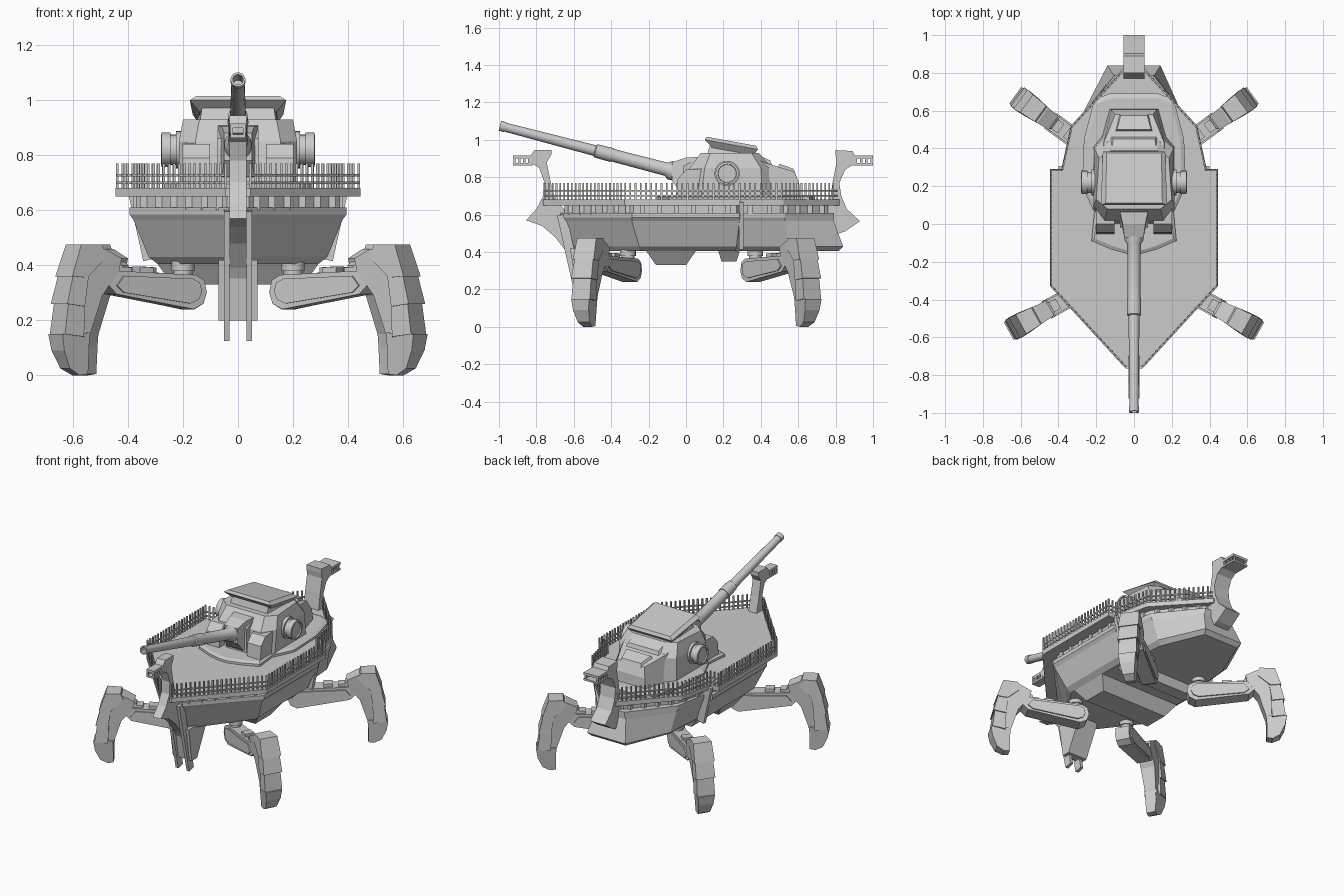
import bpy, bmesh, math
from mathutils import Vector, Matrix

if "Cube" in bpy.data.objects:
    bpy.data.objects.remove(bpy.data.objects["Cube"])

YZ = Matrix.Rotation(math.pi / 2, 4, 'Z')   # profile axis -> +y
smooth = []


def finish(name, bm):
    bmesh.ops.recalc_face_normals(bm, faces=bm.faces)
    me = bpy.data.meshes.new(name)
    bm.to_mesh(me)
    bm.free()
    ob = bpy.data.objects.new(name, me)
    bpy.context.collection.objects.link(ob)
    return ob


def loft(name, rings, M=Matrix()):
    bm = bmesh.new()
    vs = [[bm.verts.new(M @ Vector(p)) for p in r] for r in rings]
    n = len(vs[0])
    for a, b in zip(vs, vs[1:]):
        for i in range(n):
            bm.faces.new((a[i], a[(i + 1) % n], b[(i + 1) % n], b[i]))
    bm.faces.new(vs[0])
    bm.faces.new(vs[-1])
    return finish(name, bm)


def plan(half, z, slope=0, y0=0):
    """Symmetric horizontal ring from its right-hand half."""
    full = list(half) + [(-x, y) for x, y in reversed(half)]
    return [(x, y, z + slope * (y - y0)) for x, y in full]


def prism(name, prof, M=YZ, w=None):
    """Side profile (a, z[, half width]) given thickness both ways."""
    ws = [w if w is not None else p[2] for p in prof]
    return loft(name, [[(p[0], s * k, p[1]) for p, k in zip(prof, ws)] for s in (-1, 1)], M)


def lathe(name, p, d, steps, n=20):
    M = Matrix.Translation(p) @ Vector(d).to_track_quat('Z', 'Y').to_matrix().to_4x4()
    ring = lambda t, r: [(r * math.cos(2 * math.pi * i / n), r * math.sin(2 * math.pi * i / n), t) for i in range(n)]
    ob = loft(name, [ring(t, r) for t, r in steps], M)
    smooth.append(ob)
    return ob


def beam(bm, p, q, w, h):
    p, q = Vector(p), Vector(q)
    d = q - p
    M = Matrix.Translation((p + q) / 2) @ d.to_track_quat('X', 'Z').to_matrix().to_4x4() @ Matrix.Diagonal((d.length, w, h, 1))
    bmesh.ops.create_cube(bm, size=1, matrix=M)


def beams(name, items):
    bm = bmesh.new()
    for it in items:
        beam(bm, *it)
    return finish(name, bm)


# Hull, recessed gallery and deck
deck = [(.045, -.765), (.445, -.33), (.445, .29), (.385, .29), (.335, .52), (.06, .82)]
gallery = [(.04, -.65), (.37, -.28), (.37, .27), (.335, .29), (.29, .5), (.07, .76)]
hull = [(.035, -.67), (.395, -.29), (.395, .285), (.35, .30), (.31, .53), (.10, .79)]
mid = [(.035, -.655), (.38, -.29), (.38, .285), (.34, .30), (.30, .53), (.11, .79)]
low = [(.035, -.60), (.325, -.25), (.325, .27), (.29, .29), (.27, .55), (.14, .84)]
loft("deck", [plan(deck, .65), plan(deck, .68)])
loft("gallery", [plan(gallery, .58), plan(gallery, .66)])
loft("hull", [plan([(x * .9, y * .97) for x, y in low], .405), plan(low, .43), plan(mid, .565),
              plan(hull, .585), plan(hull, .61)])
prism("main_keel", [(-.23, .43, .31), (-.16, .33, .24), (0, .33, .24), (.07, .43, .31)])
prism("rear_keel", [(.165, .43, .29), (.19, .35, .23), (.27, .35, .23), (.295, .43, .29)])
prism("bow_foot", [(-.62, .42), (-.585, .2), (-.53, .2), (-.42, .42)], w=.07)
items = []
for s in (-1, 1):
    items.append(((s * .04, -.665, .60), (s * .04, -.56, .13), .02, .05))   # bow prongs
    items.append(((s * .375, .295, .67), (s * .32, .295, .42), .025, .05))  # step ribs
beams("bow_prongs_and_hull_ribs", items)
# Window posts in the gallery
posts = []
for a, b in zip(gallery, gallery[1:]):
    n = int((Vector(b) - Vector(a)).length / .08)
    for i in range(n):
        x, y = Vector(a).lerp(Vector(b), (i + .5) / n)
        posts += [((s * x, y, .60), (s * x, y, .655), .025, .025) for s in (-1, 1)]
beams("gallery_posts", posts)

# Railing round the deck
rail = []
edge = [(x * .985, y * .985) for x, y in deck]
for a, b in zip(edge, edge[1:]):
    a, b = Vector(a), Vector(b)
    n = max(2, round((b - a).length / .028))
    for s in (-1, 1):
        for z in (.70, .727):
            rail.append(((s * a.x, a.y, z), (s * b.x, b.y, z), .008, .008))
        for i in range(n):
            p = a.lerp(b, i / n)
            rail.append(((s * p.x, p.y, .675), (s * p.x, p.y, .77), .009, .009))
beams("deck_railing", rail)

# Bow and stern figureheads with toothed jaws
prism("bow_figurehead", [(-.835, .91), (-.81, .945), (-.72, .945), (-.72, .92), (-.745, .88), (-.725, .78),
                         (-.70, .68), (-.62, .6), (-.58, .30), (-.63, .39), (-.70, .48), (-.77, .54), (-.855, .57),
                         (-.80, .63), (-.765, .70), (-.76, .78), (-.785, .85), (-.835, .88)], w=.03)
prism("stern_figurehead", [(.905, .91), (.89, .94), (.80, .945), (.80, .915), (.805, .88), (.785, .78),
                           (.77, .68), (.74, .6), (.76, .48), (.85, .51), (.93, .565), (.86, .63),
                           (.83, .70), (.82, .77), (.85, .84), (.905, .875)], w=.055)
for name, y0, y1, w in (("bow_jaw", -.925, -.82, .028), ("stern_jaw", 1.0, .89, .055)):
    it = [((0, y0, .907), (0, y1, .907), 2 * w, .016), ((0, y0, .869), (0, y1, .869), 2 * w, .012)]
    for i in range(4):
        y = y0 + (y1 - y0) * (i + .3) / 4
        for s in (-1, 1):
            it.append(((s * w * .8, y, .865), (s * w * .8, y, .905), .012, .010))
    beams(name, it)

# Turret base plate
base = [(.03, -.16), (.12, -.135), (.225, -.09), (.21, .06), (.275, .2), (.265, .45), (.21, .66), (.13, .69)]
loft("turret_base", [plan(base, .675), plan(base, .695), plan([(x * .93, y * .95 + .01) for x, y in base], .705)])
# Turret body and sloped rear
loft("turret_body", [plan([(.16, 0), (.215, .08), (.215, .41), (.14, .5)], .69),
                     plan([(.155, .02), (.215, .1), (.21, .4), (.14, .46)], .85),
                     plan([(.14, .08), (.2, .13), (.185, .35), (.12, .39)], .93)])
prism("turret_rear", [(.34, .92, .16), (.43, .875, .16), (.58, .83, .10), (.605, .77, .12), (.61, .69, .13), (.3, .69, .215)])
prism("rear_plate_upper", [(.38, .90, .13), (.385, .918, .12), (.45, .89, .11), (.46, .865, .12)])
prism("rear_plate_lower", [(.49, .85, .10), (.50, .872, .09), (.575, .845, .07), (.585, .82, .08)])
loft("cupola_neck", [plan([(.14, .11), (.155, .36)], .91), plan([(.13, .13), (.14, .34)], .985, -.18, .1)])
loft("cupola_roof", [plan([(.14, .14), (.145, .36)], .965, -.18, .1), plan([(.175, .10), (.165, .385)], 1.0, -.18, .1),
                     plan([(.15, .11), (.145, .375)], 1.018, -.18, .1), ])
for s, side in ((-1, "left"), (1, "right")):
    M = Matrix.Translation((s * .152, 0, 0)) @ YZ
    prism(side + "_cheek", [(-.055, .69), (-.045, .79), (.0, .84), (.15, .85), (.15, .69)], M, .05)
    lathe(side + "_side_drum", (s * .19, .22, .82), (s, 0, 0),
          [(0, .068), (.035, .068), (.035, .055), (.055, .055), (.055, .062), (.088, .062), (.09, .05), (.082, .048)], 24)

# Gun, mantlet and collar
tip, root = Vector((0, -.995, 1.075)), Vector((0, .02, .81))
L = (tip - root).length
prism("gun_mantlet", [(-.075, .78, .05), (-.075, .88, .05), (.0, .905, .06), (.10, .91, .08), (.10, .72, .09), (-.03, .72, .06)])
prism("gun_mantlet_frame", [(-.02, .70), (-.015, .86), (.06, .90), (.12, .90), (.12, .70)], w=.075)
lathe("gun_barrel", root, tip - root,
      [(0, .05), (.11, .05), (.13, .036), (L - .62, .034), (L - .62, .038), (L - .53, .036), (L - .525, .029),
       (L - .03, .024), (L - .03, .027), (L, .027), (L, .019), (L - .08, .018)])

# Legs
arm = [(-.075, .30), (-.06, .26), (-.02, .24), (.30, .295), (.335, .33), (.30, .38), (-.03, .365), (-.065, .345)]
shin = [(.28, .425, .045), (.35, .46, .05), (.42, .46, .05), (.47, .30, .05), (.48, .15, .04), (.46, .02, .025),
        (.42, .005, .025), (.405, .15, .035), (.36, .29, .045), (.29, .38, .045)]
plates = {
    "knee_plate": [(.345, .43, .05), (.365, .475, .052), (.455, .475, .058), (.495, .36, .064), (.43, .355, .06)],
    "shin_plate_upper": [(.42, .375, .055), (.485, .375, .056), (.515, .26, .062), (.44, .25, .058)],
    "shin_plate_lower": [(.435, .27, .05), (.505, .27, .054), (.522, .15, .057), (.44, .14, .052)],
    "foot": [(.41, .155, .04), (.53, .15, .054), (.52, .09, .048), (.49, .025, .036), (.445, 0, .028), (.41, .005, .028)],
}
for leg, hy, ang in (("front", -.31, -29), ("rear", .37, 36)):
    for s, side in ((1, "right"), (-1, "left")):
        a = math.radians(ang)
        M = Matrix.Translation((s * .2, hy, 0)) @ Matrix.Rotation(a if s > 0 else math.pi - a, 4, 'Z')
        tag = f"{leg}_{side}_leg_"
        lathe(tag + "hip", (s * .2, hy, .34), (0, 0, 1), [(0, .034), (.04, .034), (.04, .042), (.075, .042), (.075, .036), (.10, .036)], 16)
        prism(tag + "arm", arm, M, .044)
        prism(tag + "arm_side_panels", [((r - .1) * .86 + .1, (z - .315) * .72 + .315) for r, z in arm], M, .052)
        for i in range(2):
            r = .14 + i * .09
            prism(tag + f"arm_block_{i + 1}", [(r, .36), (r, .392), (r + .055, .395), (r + .055, .36)], M, .03)
        prism(tag + "shin", shin, M)
        prism(tag + "knee_hinge", [(.27, .35), (.27, .40), (.31, .435), (.36, .40), (.35, .34), (.30, .32)], M, .034)
        for n, prof in plates.items():
            prism(tag + n, prof, M)

# Smooth the round parts only
bpy.ops.object.select_all(action='DESELECT')
for ob in smooth:
    ob.select_set(True)
bpy.context.view_layer.objects.active = smooth[0]
bpy.ops.object.shade_smooth_by_angle(angle=math.radians(35))
